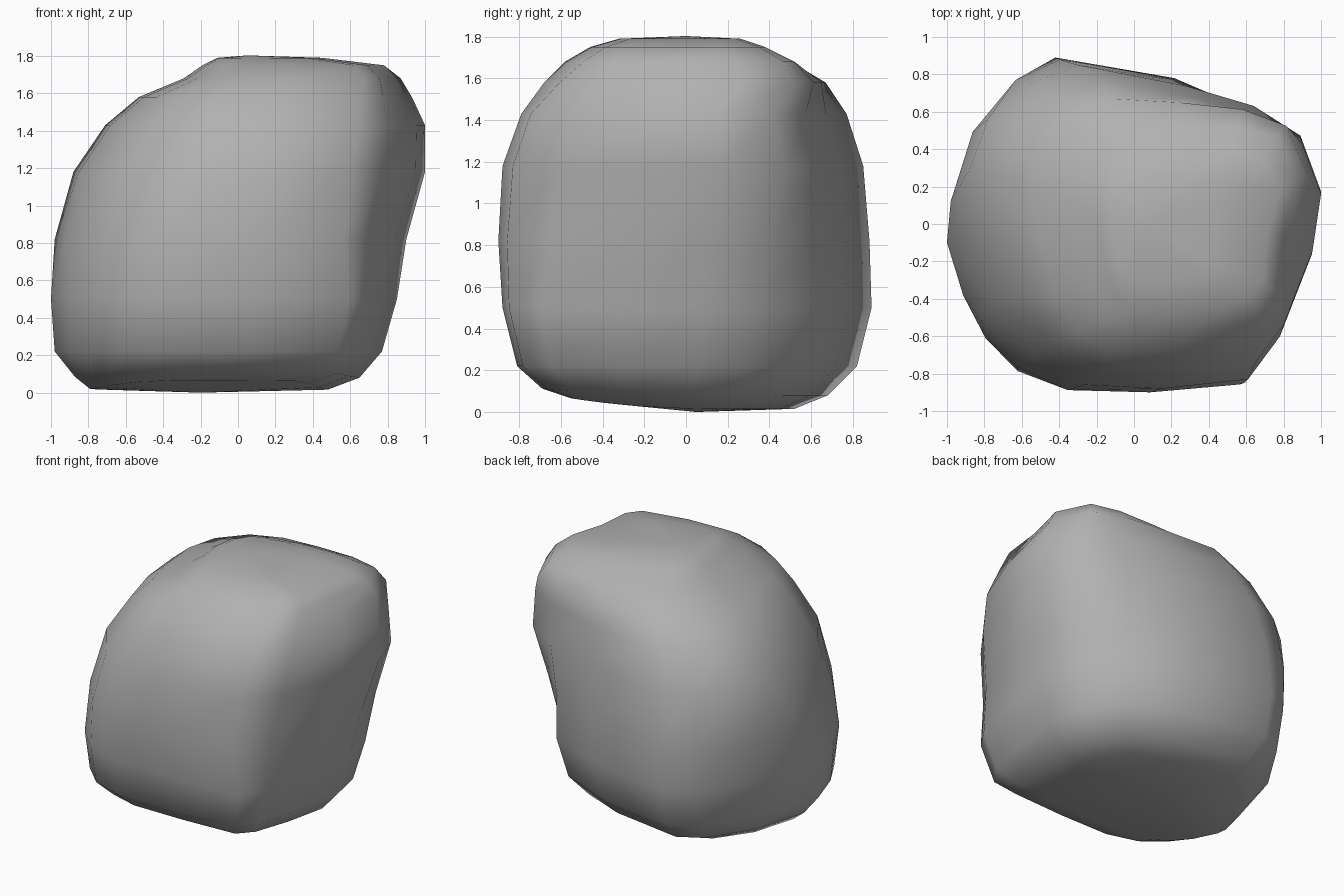
import bpy, bmesh

if "Cube" in bpy.data.objects:
    bpy.data.objects.remove(bpy.data.objects["Cube"])

# Plan outlines of the boulder: low, high and crown (counter-clockwise)
LOWER = [(.85, .05), (.8, .3), (.61, .61), (.22, .78), (-.42, .89), (-.62, .77),
         (-.86, .38), (-1, -.12), (-.91, -.4), (-.79, -.62), (-.62, -.79),
         (-.36, -.88), (.1, -.88), (.6, -.85), (.7, -.7), (.78, -.35)]
UPPER = [(1, .18), (.89, .48), (.64, .64), (.27, .75), (-.3, .86), (-.56, .76),
         (-.78, .57), (-.88, .3), (-.85, -.05), (-.75, -.42), (-.55, -.71),
         (-.27, -.86), (.15, -.88), (.61, -.83), (.78, -.6), (.95, -.16)]
CROWN = [(.78, .2), (.68, .39), (.5, .42), (.25, .41), (.05, .38), (-.08, .33),
         (-.17, .2), (-.19, .06), (-.17, -.15), (-.13, -.31), (-.07, -.42),
         (.03, -.48), (.3, -.47), (.62, -.4), (.69, -.3), (.71, -.05)]

# Height, x range and y range of each ring
LEVELS = [(.015, -.79, .48, -.55, .52), (.08, -.87, .65, -.69, .68),
          (.22, -.98, .77, -.81, .82), (.5, -1, .85, -.88, .89),
          (.82, -.98, .9, -.9, .88), (1.18, -.88, 1, -.88, .85),
          (1.43, -.71, 1, -.79, .77), (1.58, -.53, .93, -.68, .67),
          (1.68, -.29, .87, -.58, .52), (1.75, -.19, .78, -.46, .38),
          (1.79, -.11, .45, -.32, .26)]


def unit(outline):
    """Scale an outline so that both axes run from 0 to 1."""
    xs, ys = zip(*outline)
    return [((x - min(xs)) / (max(xs) - min(xs)),
             (y - min(ys)) / (max(ys) - min(ys))) for x, y in outline]


def blend(a, b, t):
    """Mix two outlines."""
    t = min(max(t, 0), 1)
    return [(p[0] + (q[0] - p[0]) * t, p[1] + (q[1] - p[1]) * t)
            for p, q in zip(a, b)]


bm = bmesh.new()
rings = []
for z, x0, x1, y0, y1 in LEVELS:
    plan = blend(LOWER, UPPER, (z - .47) / .6)
    plan = unit(blend(unit(plan), unit(CROWN), (z - 1.43) / .3))
    ring = []
    for u, v in plan:
        # the underside lifts towards the front
        lift = max(0, .6 - v) ** 2 * (.14 if z < .05 else .09 if z < .1 else 0)
        ring.append(bm.verts.new((x0 + (x1 - x0) * u, y0 + (y1 - y0) * v, z + lift)))
    rings.append(ring)

# Skin between the rings
n = len(LOWER)
for a, b in zip(rings, rings[1:]):
    for i in range(n):
        j = (i + 1) % n
        bm.faces.new((a[i], a[j], b[j], b[i]))

# Underside and crown, each fanned to a middle point
base = bm.verts.new((-.2, .05, 0))
crown = bm.verts.new((.05, 0, 1.803))
for i in range(n):
    j = (i + 1) % n
    bm.faces.new((rings[0][j], rings[0][i], base))
    bm.faces.new((rings[-1][i], rings[-1][j], crown))

bmesh.ops.recalc_face_normals(bm, faces=bm.faces)
for f in bm.faces:
    f.smooth = True
mesh = bpy.data.meshes.new("boulder")
bm.to_mesh(mesh)
bm.free()

stone = bpy.data.materials.new("stone grey")
stone.diffuse_color = (.44, .44, .44, 1)
stone.use_nodes = True
stone.node_tree.nodes["Principled BSDF"].inputs["Base Color"].default_value = stone.diffuse_color
mesh.materials.append(stone)
boulder = bpy.data.objects.new("boulder", mesh)
bpy.context.collection.objects.link(boulder)
